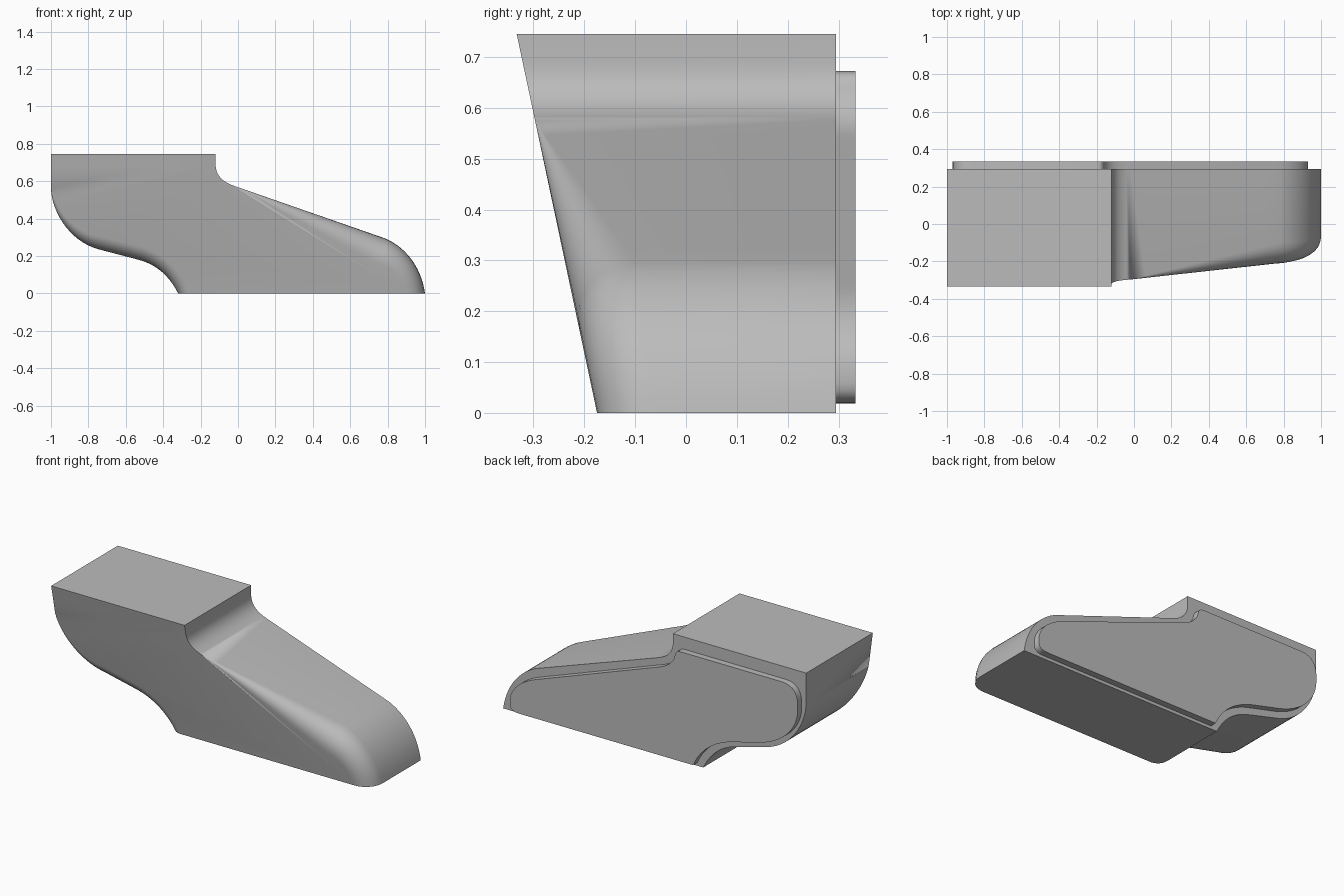
import bpy, bmesh, math
from mathutils import Vector
from mathutils.geometry import interpolate_bezier

cube = bpy.data.objects.get("Cube")
if cube:
    bpy.data.objects.remove(cube)

grey = bpy.data.materials.new("plain grey")
grey.use_nodes = True
colour = (0.5, 0.5, 0.5, 1)
grey.diffuse_color = colour
grey.node_tree.nodes["Principled BSDF"].inputs["Base Color"].default_value = colour

BACK = 0.295


def front_y(z):
    """Slanted front plane."""
    return -0.175 - 0.212 * z


def curve(a, b, c, d, steps, r0=0.0, r1=0.0):
    """Outline points (x, z, rounding radius) along a bezier."""
    pts = interpolate_bezier(*(Vector((p[0], p[1], 0)) for p in (a, b, c, d)), steps)
    return [Vector((p.x, p.y, r0 + (r1 - r0) * i / (steps - 1))) for i, p in enumerate(pts)]


def line(a, b, steps, r0=0.0, r1=0.0):
    a, b = Vector((*a, r0)), Vector((*b, r1))
    return [a.lerp(b, i / steps) for i in range(1, steps)]


def finish(name, bm, angle):
    bmesh.ops.recalc_face_normals(bm, faces=bm.faces[:])
    mesh = bpy.data.meshes.new(name)
    bm.to_mesh(mesh)
    bm.free()
    mesh.materials.append(grey)
    obj = bpy.data.objects.new(name, mesh)
    bpy.context.collection.objects.link(obj)
    bpy.ops.object.select_all(action='DESELECT')
    obj.select_set(True)
    bpy.context.view_layer.objects.active = obj
    bpy.ops.object.shade_smooth_by_angle(angle=math.radians(angle))


# Body outline, from the heel up over the top and down the nose
outline = (
    curve((-.32, 0), (-.37, .1), (-.44, .155), (-.53, .18), 12, .06, .07)
    + line((-.53, .18), (-.74, .235), 4, .07, .07)
    + curve((-.74, .235), (-.9, .275), (-1, .44), (-1, .57), 16, .07, 0)
    + [Vector((-1, .745, 0)), Vector((-.12, .745, 0))]
    + curve((-.12, .69), (-.12, .63), (-.08, .595), (-.02, .575), 10)
    + line((-.02, .575), (.785, .295), 10, 0, .14)
    + curve((.785, .295), (.87, .26), (.975, .17), (1, 0), 18, .14, .11))

# Body: sweep each outline point forward, then round it into the front plane
ARC = 8
bm = bmesh.new()
columns = []
for i, p in enumerate(outline):
    if i == 0:
        inward = Vector((1, 0))
    elif i == len(outline) - 1:
        inward = Vector((-1, 0))
    else:
        t = outline[i + 1] - outline[i - 1]
        inward = Vector((t.y, -t.x)).normalized()
    column = [bm.verts.new((p.x, BACK, p.y))]
    for k in range(ARC + 1):
        angle = math.pi / 2 * k / ARC
        q = Vector((p.x, p.y)) + inward * p.z * (1 - math.cos(angle))
        y = front_y(q.y) + p.z * (1 - math.sin(angle))
        column.append(bm.verts.new((q.x, y, q.y)))
    columns.append(column)
for a, b in zip(columns, columns[1:]):
    for k in range(ARC + 1):
        bm.faces.new((a[k], a[k + 1], b[k + 1], b[k]))
bm.faces.new([c[0] for c in columns])
bm.faces.new([c[-1] for c in columns])
bm.faces.new(columns[0] + columns[-1][::-1])
bmesh.ops.remove_doubles(bm, verts=bm.verts[:], dist=0.0005)
finish("body", bm, 35)

# Raised plate on the back
plate = (
    curve((-.28, .018), (-.33, .13), (-.42, .19), (-.52, .22), 12)
    + curve((-.72, .27), (-.87, .31), (-.97, .41), (-.97, .53), 14)
    + curve((-.97, .56), (-.97, .635), (-.935, .672), (-.86, .672), 8)
    + curve((-.2, .672), (-.17, .672), (-.165, .66), (-.16, .64), 5)
    + curve((-.155, .62), (-.13, .575), (-.09, .555), (-.04, .538), 8)
    + curve((.76, .25), (.86, .215), (.93, .15), (.93, .08), 12)
    + curve((.93, .06), (.93, .03), (.91, .018), (.87, .018), 6))
bm = bmesh.new()
face = bm.faces.new([bm.verts.new((p.x, BACK - .01, p.y)) for p in plate])
raised = bmesh.ops.extrude_face_region(bm, geom=[face])["geom"]
bmesh.ops.translate(bm, vec=(0, .333 - BACK + .01, 0),
                    verts=[v for v in raised if isinstance(v, bmesh.types.BMVert)])
finish("back_plate", bm, 35)
